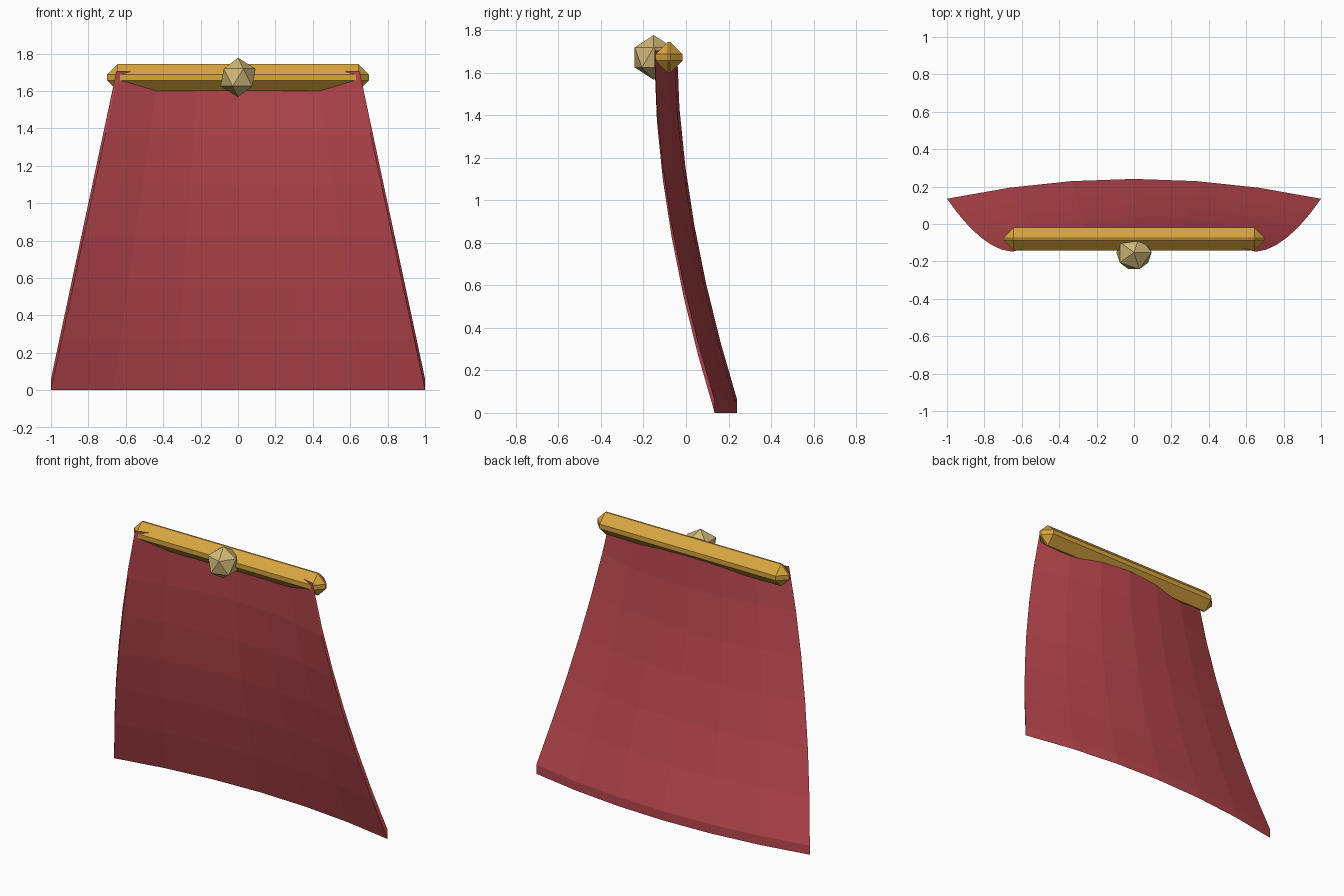
import bpy, bmesh

if "Cube" in bpy.data.objects:
    bpy.data.objects.remove(bpy.data.objects["Cube"])


def material(name, rgb):
    m = bpy.data.materials.new(name)
    m.diffuse_color = (*rgb, 1)
    m.use_nodes = True
    m.node_tree.nodes["Principled BSDF"].inputs["Base Color"].default_value = m.diffuse_color
    return m


def add_object(name, bm, mat, location=(0, 0, 0)):
    bmesh.ops.recalc_face_normals(bm, faces=bm.faces)
    mesh = bpy.data.meshes.new(name)
    bm.to_mesh(mesh)
    bm.free()
    mesh.materials.append(mat)
    obj = bpy.data.objects.new(name, mesh)
    obj.location = location
    bpy.context.collection.objects.link(obj)
    return obj


red = material("cloth_red", (0.49, 0.064, 0.078))
gold = material("bar_gold", (0.69, 0.38, 0.05))
pale = material("clasp_pale_gold", (0.63, 0.48, 0.19))

# Cape: curved, flaring sheet of 6 x 6 panels, thickened straight upwards
COLS, ROWS, HEIGHT, LIFT = 6, 6, 1.645, 0.06
bm = bmesh.new()
grid = []
for r in range(ROWS + 1):
    t = r / ROWS                       # 0 at the shoulders, 1 at the hem
    half = 0.65 + 0.35 * t
    row = []
    for c in range(COLS + 1):
        u = 2 * c / COLS - 1
        y = -0.042 + 0.283 * t ** 1.8 - 0.106 * u * u
        row.append(bm.verts.new((u * half, y, HEIGHT * (1 - t))))
    grid.append(row)
for r in range(ROWS):
    for c in range(COLS):
        bm.faces.new((grid[r][c], grid[r + 1][c],
                      grid[r + 1][c + 1], grid[r][c + 1]))
ext = bmesh.ops.extrude_face_region(bm, geom=bm.faces[:], use_keep_orig=True)
bmesh.ops.translate(bm, vec=(0, 0, LIFT),
                    verts=[g for g in ext["geom"] if isinstance(g, bmesh.types.BMVert)])
add_object("cape", bm, red)

# Shoulder bar: long box with wide single-step bevels
bm = bmesh.new()
bmesh.ops.create_cube(bm, size=1)
bmesh.ops.scale(bm, vec=(1.4, 0.125, 0.145), verts=bm.verts)
bmesh.ops.bevel(bm, geom=bm.edges[:], offset=0.057, segments=1,
                affect='EDGES', profile=0.5)
add_object("shoulder_bar", bm, gold, (0, -0.08, 1.672))

# Clasp: twenty-sided stud at the middle of the bar
bm = bmesh.new()
bmesh.ops.create_icosphere(bm, subdivisions=1, radius=0.105)
add_object("clasp", bm, pale, (0, -0.152, 1.672))
